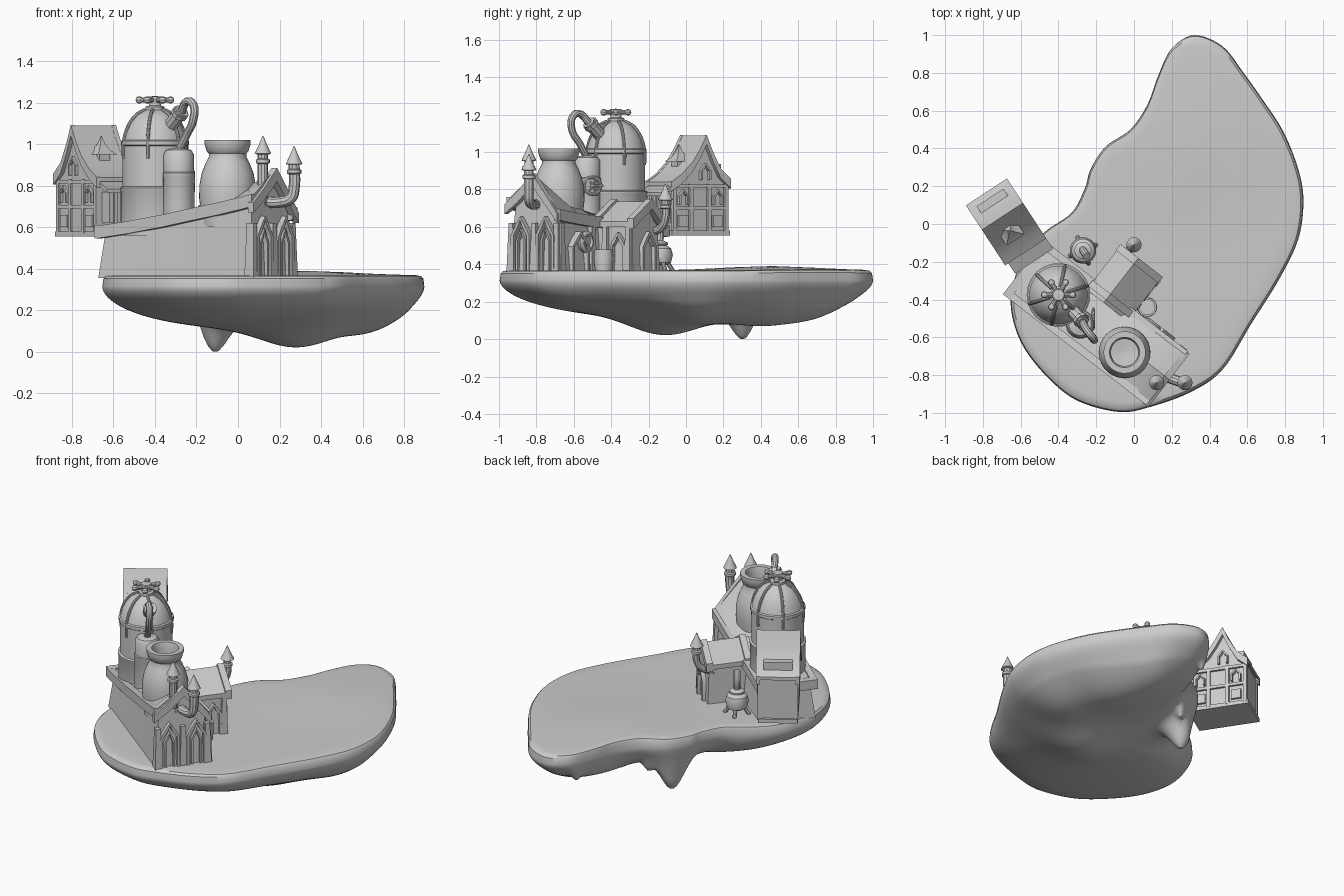
import bpy
import bmesh
from math import sin, cos, pi, exp, radians
from mathutils import Matrix, Vector

if "Cube" in bpy.data.objects:
    bpy.data.objects.remove(bpy.data.objects["Cube"])

I = Matrix.Identity(4)

def T(x, y, z=0.0, deg=0.0):
    return Matrix.Translation((x, y, z)) @ Matrix.Rotation(radians(deg), 4, 'Z')

def add(name, verts, faces, M=I):
    me = bpy.data.meshes.new(name)
    me.from_pydata([M @ Vector(v) for v in verts], [], faces)
    ob = bpy.data.objects.new(name, me)
    bpy.context.collection.objects.link(ob)
    return ob

def loft(name, sections, M=I):
    n = len(sections[0])
    f = [(i*n + j, i*n + (j+1) % n, (i+1)*n + (j+1) % n, (i+1)*n + j)
         for i in range(len(sections)-1) for j in range(n)]
    f += [tuple(range(n))[::-1], tuple(range((len(sections)-1)*n, len(sections)*n))]
    return add(name, [p for s in sections for p in s], f, M)

def box(name, x0, x1, y0, y1, z0, z1, M=I, flare=0.0):
    def ring(z, k):
        return [(x0-k, y0-k, z), (x1+k, y0-k, z), (x1+k, y1+k, z), (x0-k, y1+k, z)]
    return loft(name, [ring(z0, flare), ring(z1, 0)], M)

def lathe(name, prof, x, y, M=I, n=32):
    return loft(name, [[(x + r*cos(2*pi*j/n), y + r*sin(2*pi*j/n), z) for j in range(n)]
                       for r, z in prof], M)

def tube(name, pts, r, M=I, smooth=True):
    cu = bpy.data.curves.new(name, 'CURVE')
    cu.dimensions = '3D'
    cu.bevel_depth, cu.bevel_resolution, cu.use_fill_caps = r, 3, True
    cu.resolution_u = 8
    sp = cu.splines.new('BEZIER')
    sp.bezier_points.add(len(pts)-1)
    for b, p in zip(sp.bezier_points, pts):
        b.co = M @ Vector(p)
        b.handle_left_type = b.handle_right_type = 'AUTO' if smooth else 'VECTOR'
    ob = bpy.data.objects.new(name, cu)
    bpy.context.collection.objects.link(ob)
    return ob

def strip(name, outer, inner, depth, M):
    # flat band between two open polylines (x, z), standing out along local -y
    return loft(name, [[(a[0], 0, a[1]), (a[0], -depth, a[1]), (b[0], -depth, b[1]), (b[0], 0, b[1])]
                       for a, b in zip(outer, inner)], M)

def arch(name, x, z, w, h, p, M, t=0.018, depth=0.025):
    o = [(x-w, z), (x-w, z+h), (x-w*.45, z+h+p*.6), (x, z+h+p), (x+w*.45, z+h+p*.6), (x+w, z+h), (x+w, z)]
    i = [(a + (t if a < x-1e-6 else -t if a > x+1e-6 else 0) * (.6 if b > z+h+.001 else 1),
          b - (t if b > z+h+.001 else 0)) for a, b in o]
    strip(name, o, i, depth, M)

# ---- floating island
OUT = [(.32, 1), (.47, .94), (.58, .8), (.68, .66), (.79, .49), (.87, .29), (.897, .12), (.87, -.08),
       (.77, -.29), (.62, -.53), (.47, -.77), (.3, -.89), (.08, -.97), (-.08, -.995), (-.29, -.94),
       (-.44, -.83), (-.58, -.66), (-.645, -.49), (-.645, -.34), (-.58, -.16), (-.47, -.04), (-.33, .06),
       (-.26, .19), (-.23, .29), (-.15, .41), (-.02, .5), (.07, .63), (.13, .79), (.2, .93)]
rim, n = [], len(OUT)
for i in range(n):
    p0, p1, p2, p3 = [Vector(OUT[(i+k) % n]) for k in (-1, 0, 1, 2)]
    for k in range(6):
        t = k/6
        rim.append(.5*(2*p1 + (p2-p0)*t + (2*p0-5*p1+4*p2-p3)*t*t + (3*p1-p0-3*p2+p3)*t**3))
mid = Vector((.15, 0))
BUMPS = [(.29, -.12, .092, .17), (-.12, .31, .19, .065), (.5, .42, .07, .16), (.42, .7, .05, .14),
         (.66, .08, .05, .14), (.17, .87, .12, .025), (-.02, .42, .06, .025)]

def bottom(p, s):
    z = .315 - .205*max(0, 1-s**2.4)**.53
    z -= min(1, (1-s)*9)*sum(d*exp(-((p.x-x)**2 + (p.y-y)**2)/(2*w*w)) for x, y, d, w in BUMPS)
    return max(z, 0)

secs = []
for s in (.01, .3, .5, .7, .85, .95, .98, .994):
    ring = []
    for q in rim:
        p = mid + (q-mid)*s
        drop = {.98: .004, .994: .016}.get(s, 0)
        ring.append((p.x, p.y, .368 - drop + .022*exp(-((p.x-.3)**2 + (p.y-.45)**2)/.12)))
    secs.append(ring)
for k in range(49):
    s = max(.01, cos(k/48*pi/2))
    ps = [mid + (q-mid)*s for q in rim]
    secs.append([(p.x, p.y, bottom(p, s)) for p in ps])
loft("island", secs)

# ---- main hall, local x along the long wall, y across
B = T(-.68, -.37, 0, -37.7)
ST = [(0, .575, .6, .575), (.2, .6, .62, .595), (.4, .63, .65, .61), (.6, .665, .69, .625),
      (.75, .69, .755, .64), (.88, .715, .83, .655), (.95, .73, .865, .665)]
hall = []
for i, (u, e, r, f) in enumerate(ST):
    a = .03 if i == 0 else -.03 if i == len(ST)-1 else 0
    hall.append([(u + a*.3, .0, .355), (u+a, .03, e), (u+a, .172, r), (u+a, .315, f), (u + a*.3, .345, .355)])
loft("hall_walls", hall, B)
loft("hall_roof", [[(u, -.005, e), (u, .172, r), (u, .34, f), (u, .34, f+.015), (u, .172, r+.015), (u, -.005, e+.015)]
                   for u, e, r, f in ST], B)
for v, c in ((-.01, 1), (.31, 3)):
    loft("eave_beam", [[(s[0], v, s[c]-.03), (s[0], v+.04, s[c]-.03), (s[0], v+.04, s[c]+.03), (s[0], v, s[c]+.03)]
                       for s in ST], B)
box("rear_beam", -.01, .035, -.01, .35, .55, .61, B)
E = B @ T(.93, .172, 0, 90)
strip("gable_boards", [(-.185, .72), (-.1, .79), (0, .885), (.09, .775), (.17, .67)],
      [(-.185, .67), (-.1, .73), (0, .82), (.09, .715), (.17, .62)], .035, E)
for x in (-.085, .08):
    arch("tall_window", x, .365, .062, .19, .1, E, depth=.03)
    arch("inner_window", x, .365, .032, .16, .07, E, .012, .025)
for x in (-.155, 0, .15):
    box("end_buttress", x-.014, x+.014, -.02, .02, .36, .62, E, .008)
S = B @ T(.78, .325, 0, 180)
arch("side_door", 0, .365, .075, .13, .08, S, depth=.04)
for x in (-.14, .13):
    box("side_buttress", x-.015, x+.015, -.02, .02, .36, .62, S, .008)

# ---- gabled wing
box("wing_walls", .36, .575, .28, .55, .355, .62, B, .012)
loft("wing_roof", [[(.325, y, .6), (.44, y, .705), (.6, y, .6), (.6, y, .63), (.44, y, .735), (.325, y, .63)] for y in (.28, .575)], B)
loft("wing_gable", [[(.36, y, .6), (.575, y, .6), (.44, y, .7)] for y in (.28, .55)], B)
for y in (.54, .3):
    strip("wing_bargeboard", [(.32, .645), (.44, .75), (.605, .645)], [(.32, .59), (.44, .695), (.605, .59)], .04, B @ T(0, y+.04))
arch("wing_end_window", 0, .365, .06, .13, .08, B @ T(.46, .555, 0, 180))
W = B @ T(.58, .45, 0, 90)
arch("wing_side_window", .02, .37, .05, .13, .07, W)
for x in (-.07, .085):
    box("wing_buttress", x-.013, x+.013, -.02, .01, .36, .6, W, .008)
lathe("barrel", [(.045, .36), (.052, .42), (.05, .48), (.04, .48), (.04, .47)], .07, -.44)
lathe("round_porthole", [(.055, 0), (.06, .02), (.04, .03), (.03, .02)], 0, 0,
      B @ Matrix.Translation((.72, .335, .52)) @ Matrix.Rotation(radians(-90), 4, 'X'))

# ---- chimneys with pointed caps
def chimney(path, r):
    tube("chimney_pipe", path, r)
    x, y, z = path[-1]
    lathe("chimney_cap", [(.03, z-.004), (.04, z), (.02, z+.042), (.002, z+.085)], x, y, n=16)
    lathe("chimney_collar", [(r, z-.05), (r+.008, z-.045), (r+.008, z-.03), (r, z-.025)], x, y, n=16)
chimney([(.12, -.84, .74), (.12, -.84, .85), (.12, -.84, .955)], .025)
chimney([(.11, -.78, .725), (.2, -.82, .72), (.255, -.838, .74), (.27, -.84, .79), (.27, -.84, .905)], .027)
chimney([(-.07, -.19, .57), (-.02, -.13, .6), (0, -.11, .65), (0, -.11, .745)], .022)
tube("chimney_flange", [(.13, -.79, .724), (.15, -.8, .723)], .042)

# ---- large domed tank
cx, cy = -.40, -.375
lathe("big_tank", [(.165, .56), (.165, .775), (.168, .78), (.168, .79), (.156, .795), (.156, .99), (.163, .995), (.163, 1.015),
                   (.154, 1.02), (.143, 1.06), (.12, 1.105), (.09, 1.14), (.055, 1.16), (.045, 1.165), (.045, 1.18),
                   (.03, 1.185), (.02, 1.23), (.001, 1.232)], cx, cy, n=48)
for k in range(6):
    a = k*pi/3 + .3
    tube("dome_rib", [(cx + r*cos(a), cy + r*sin(a), z) for r, z in
                      ((.157, .93), (.158, 1.0), (.145, 1.06), (.122, 1.107), (.092, 1.142), (.05, 1.165))], .009)
    d = (cos(k*pi/3), sin(k*pi/3))
    tube("valve_arm", [(cx, cy, 1.213), (cx + .085*d[0], cy + .085*d[1], 1.213)], .013)
    lathe("valve_knob", [(.004, 1.196), (.014, 1.201), (.018, 1.213), (.014, 1.225), (.004, 1.23)], cx + .075*d[0], cy + .075*d[1], n=12)
lathe("valve_hub", [(.03, 1.195), (.035, 1.213), (.03, 1.23)], cx, cy, n=16)

# ---- small side tank and its looping pipe
sx, sy = -.285, -.53
lathe("small_tank", [(.075, .63), (.075, .84), (.077, .845), (.077, .86), (.073, .865), (.073, .95), (.06, .972), (.03, .98), (.001, .985)], sx, sy)
tube("dome_outlet", [(-.34, -.44, 1.07), (-.27, -.52, 1.16)], .035, smooth=False)
tube("outlet_collar", [(-.285, -.502, 1.14), (-.275, -.515, 1.155)], .042, smooth=False)
tube("loop_pipe", [(-.275, -.515, 1.15), (-.245, -.57, 1.205), (-.215, -.605, 1.19), (-.215, -.61, 1.12), (-.25, -.565, 1.04), (sx, sy, .97)], .02)
G = T(-.215, -.5, .82, 90) @ Matrix.Rotation(radians(90), 4, 'X')
tube("gauge_ring", [(.045*cos(k*pi/6), .045*sin(k*pi/6), 0) for k in range(13)], .009, G)
for k in range(3):
    a = k*pi/3
    tube("gauge_spoke", [(-.058*cos(a), -.058*sin(a), 0), (.058*cos(a), .058*sin(a), 0)], .006, G)

# ---- vase shaped furnace, open on top
lathe("vase_furnace", [(.125, .6), (.13, .68), (.137, .74), (.136, .8), (.125, .86), (.105, .91), (.09, .94), (.09, .955), (.1, .965),
                       (.111, 1.0), (.111, 1.02), (.08, 1.02), (.072, .99), (.072, .93), (.001, .92)], -.05, -.68, n=40)

# ---- kettle on the ground behind
kx, ky = -.27, -.14
lathe("kettle", [(.035, .395), (.06, .41), (.07, .45), (.06, .485), (.035, .5), (.045, .505), (.045, .515), (.025, .525), (.001, .53)], kx, ky)
tube("kettle_pipe", [(kx, ky, .51), (kx, ky, .58), (kx+.02, ky-.03, .63)], .02)
for k in range(4):
    a = k*pi/2 + .4
    tube("kettle_leg", [(kx + .045*cos(a), ky + .045*sin(a), .41), (kx + .075*cos(a), ky + .075*sin(a), .365)], .012)

# ---- overhanging house, local x along the ridge
H = T(-.68, .015, 0, 33.2)
ROOF = [(-.195, .82), (-.13, .86), (-.06, .925), (-.015, .99), (.03, 1.07), (.07, .98), (.12, .89), (.185, .835)]
box("house_base", -.118, .118, -.185, .185, .555, .58, H)
loft("house_walls", [[(x, -.17, .57), (x, .17, .57), (x, .17, .835)] + [(x, y, z-.01) for y, z in ROOF[6:0:-1]] + [(x, -.17, .82)]
                     for x in (-.11, .105)], H)
loft("house_roof", [[(x, y, z) for y, z in ROOF] + [(x, y, z+.02) for y, z in ROOF[::-1]] for x in (-.125, .125)], H)
for x, deg, k in ((.105, 90, 1), (-.105, -90, -1)):
    F = H @ T(x, 0, 0, deg)
    strip("house_bargeboard", [(k*y, z+.022) for y, z in ROOF], [(k*y, z-.03) for y, z in ROOF], .025, F)
    for px in (-.165, -.06, .055, .165):
        box("house_post", px-.011, px+.011, -.015, .01, .57, .83, F)
    for pz in (.69, .81):
        box("house_crossbeam", -.17, .17, -.014, .01, pz, pz+.018, F)
    for px in (-.11, .11):
        arch("house_window", px, .72, .03, .045, .035, F, .01, .02)
        box("lower_window", px-.03, px+.03, -.015, .01, .6, .66, F)
    arch("attic_window", k*.03, .85, .032, .05, .04, F, .011, .02)
# roof turret, dormer and bay
TU = H @ T(-.01, -.055)
box("turret", -.03, .03, -.03, .03, .88, .955, TU)
lathe("turret_roof", [(.08, .95), (.045, .97), (.02, 1.0), (.002, 1.04)], 0, 0, TU @ T(0, 0, 0, 45), n=4)
box("roof_panel", -.085, .085, .07, .15, .82, .935, H)
box("bay", -.08, .08, -.235, -.16, .62, .77, H)
loft("bay_roof", [[(x, -.26, .765), (x, -.16, .81), (x, -.16, .83), (x, -.26, .785)] for x in (-.11, .13)], H)
for x in (-.05, .0, .05):
    box("bay_post", x-.008, x+.008, -.245, -.23, .62, .77, H)

# ---- shading: convert curves, keep sharp edges
bpy.ops.object.select_all(action='SELECT')
bpy.context.view_layer.objects.active = bpy.data.objects["island"]
bpy.ops.object.convert(target='MESH')
for ob in bpy.data.objects:
    bm = bmesh.new()
    bm.from_mesh(ob.data)
    bmesh.ops.recalc_face_normals(bm, faces=bm.faces)
    bm.to_mesh(ob.data)
    bm.free()
bpy.ops.object.select_all(action='SELECT')
bpy.ops.object.shade_smooth_by_angle(angle=radians(35))
